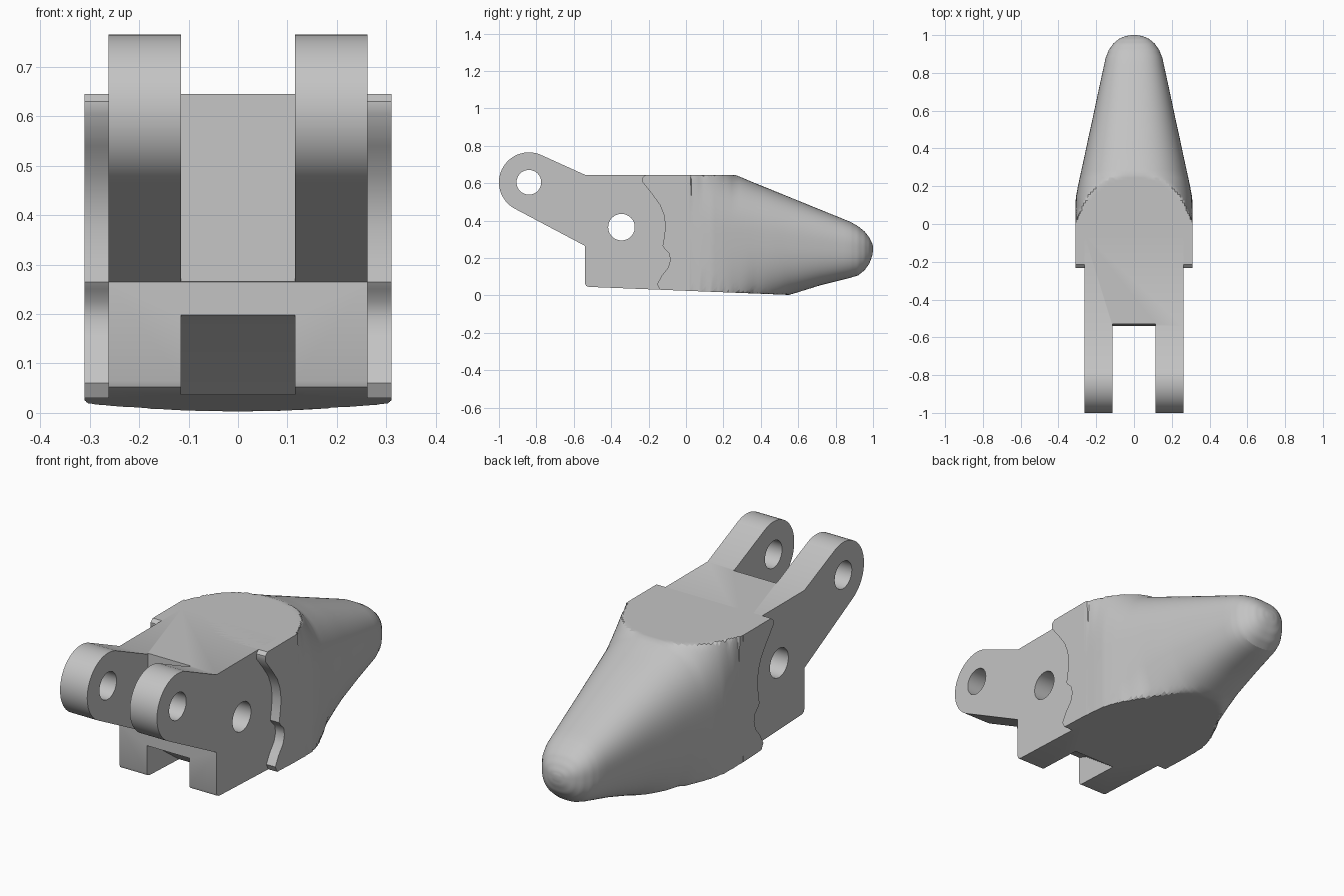
import bpy, bmesh
from math import sin, cos, pi, radians, copysign

cube = bpy.data.objects.get("Cube")
if cube:
    bpy.data.objects.remove(cube, do_unlink=True)

GREY = (0.55, 0.55, 0.55, 1)
mat = bpy.data.materials.new("plain grey")
mat.use_nodes = True
mat.diffuse_color = GREY
mat.node_tree.nodes["Principled BSDF"].inputs["Base Color"].default_value = GREY


def finish(name, bm):
    bmesh.ops.recalc_face_normals(bm, faces=bm.faces)
    mesh = bpy.data.meshes.new(name)
    bm.to_mesh(mesh)
    bm.free()
    mesh.materials.append(mat)
    obj = bpy.data.objects.new(name, mesh)
    bpy.context.collection.objects.link(obj)
    return obj


def prism(name, profile, half):
    """Extrude a (y, z) profile across x from -half to +half."""
    bm = bmesh.new()
    face = bm.faces.new([bm.verts.new((-half, y, z)) for y, z in profile])
    ext = bmesh.ops.extrude_face_region(bm, geom=[face])["geom"]
    bmesh.ops.translate(bm, vec=(2 * half, 0, 0),
                        verts=[v for v in ext if isinstance(v, bmesh.types.BMVert)])
    return finish(name, bm)


def arc(y, z, r, start, end, steps):
    angles = [radians(start + (end - start) * i / steps) for i in range(steps + 1)]
    return [(y + r * cos(a), z + r * sin(a)) for a in angles]


def cut(target, cutter):
    cutter.hide_render = True
    mod = target.modifiers.new("cut", 'BOOLEAN')
    mod.operation = 'DIFFERENCE'
    mod.solver = 'EXACT'
    mod.object = cutter
    bpy.context.view_layer.objects.active = target
    bpy.ops.object.modifier_apply(modifier=mod.name)
    bpy.data.objects.remove(cutter, do_unlink=True)


def smooth(obj, degrees):
    bpy.ops.object.select_all(action='DESELECT')
    obj.select_set(True)
    bpy.context.view_layer.objects.active = obj
    bpy.ops.object.shade_smooth_by_angle(angle=radians(degrees))


TOP = 0.645


def floor(y):
    return 0.025 - 0.04 * y


# Hinge block: core with two arms, slot between them, notch below, pin holes
block = prism("hinge_block",
              [(-0.06, floor(-0.06)), (-0.06, TOP), (-0.54, TOP)]
              + arc(-0.84, 0.605, 0.16, 66, 242, 40)
              + [(-0.54, 0.265), (-0.54, 0.065), (-0.535, 0.052), (-0.52, floor(-0.52))],
              0.262)
cut(block, prism("arm_slot", [(-1.1, 0.9), (-0.525, 0.9), (-0.53, TOP),
                              (-0.541, 0.25), (-1.1, 0.25)], 0.115))
cut(block, prism("lower_notch", [(-0.6, 0.2), (-0.54, 0.198), (-0.49, 0.18),
                                 (-0.29, 0.036), (-0.28, -0.1), (-0.6, -0.1)], 0.115))
for y, z, r in ((-0.84, 0.605, 0.066), (-0.345, 0.365, 0.071)):
    cut(block, prism("pin_hole", arc(y, z, r, 0, 352.5, 47), 0.5))
smooth(block, 30)

# Collar: wider band with a wavy front edge
wave = [(-0.215, TOP), (-0.232, 0.63), (-0.232, 0.605), (-0.18, 0.54), (-0.14, 0.485),
        (-0.118, 0.43), (-0.11, 0.37), (-0.117, 0.31), (-0.125, 0.265), (-0.115, 0.25),
        (-0.09, 0.225), (-0.084, 0.19), (-0.095, 0.15), (-0.13, 0.105),
        (-0.155, 0.06), (-0.14, floor(-0.14))]
collar = prism("collar", wave + [(0, floor(0)), (0, TOP)], 0.31)
smooth(collar, 40)

# Tapered toe: rounded sections clipped flat above and below
# y, half width, middle height, reach up, reach down
stations = [
    (0, 0.31, 0.33, 4, 4), (0.03, 0.31, 0.33, 0.85, 2.4),
    (0.08, 0.31, 0.33, 0.56, 1.6), (0.14, 0.308, 0.33, 0.45, 1.15),
    (0.2, 0.297, 0.33, 0.375, 0.85), (0.26, 0.284, 0.33, 0.317, 0.62),
    (0.36, 0.262, 0.32, 0.284, 0.42), (0.46, 0.241, 0.305, 0.259, 0.345),
    (0.55, 0.221, 0.295, 0.232, 0.293), (0.72, 0.185, 0.275, 0.183, 0.22),
    (0.88, 0.15, 0.255, 0.138, 0.16), (0.92, 0.134, 0.252, 0.118, 0.145),
    (0.955, 0.11, 0.25, 0.092, 0.115), (0.98, 0.08, 0.25, 0.06, 0.08),
    (0.995, 0.045, 0.25, 0.03, 0.04), (1.0, 0.015, 0.25, 0.01, 0.012)]
SIDES, STEPS = 96, 4


def power(v):
    return copysign(abs(v) ** 0.8, v)


def section(bm, y, w, mid, up, down):
    ring = []
    for i in range(SIDES):
        a = 2 * pi * i / SIDES
        s = power(sin(a))
        z = mid + s * (up if s > 0 else down)
        ring.append(bm.verts.new((w * power(cos(a)), y, min(TOP, max(floor(y), z)))))
    return ring


bm = bmesh.new()
rings = []
for a, b in zip(stations, stations[1:]):
    for k in range(STEPS):
        t = k / STEPS
        rings.append(section(bm, *[p + (q - p) * t for p, q in zip(a, b)]))
rings.append(section(bm, *stations[-1]))
for r0, r1 in zip(rings, rings[1:]):
    for i in range(SIDES):
        j = (i + 1) % SIDES
        bm.faces.new((r0[i], r0[j], r1[j], r1[i]))
bm.faces.new(rings[0])
bm.faces.new(rings[-1])
smooth(finish("toe_shell", bm), 20)
